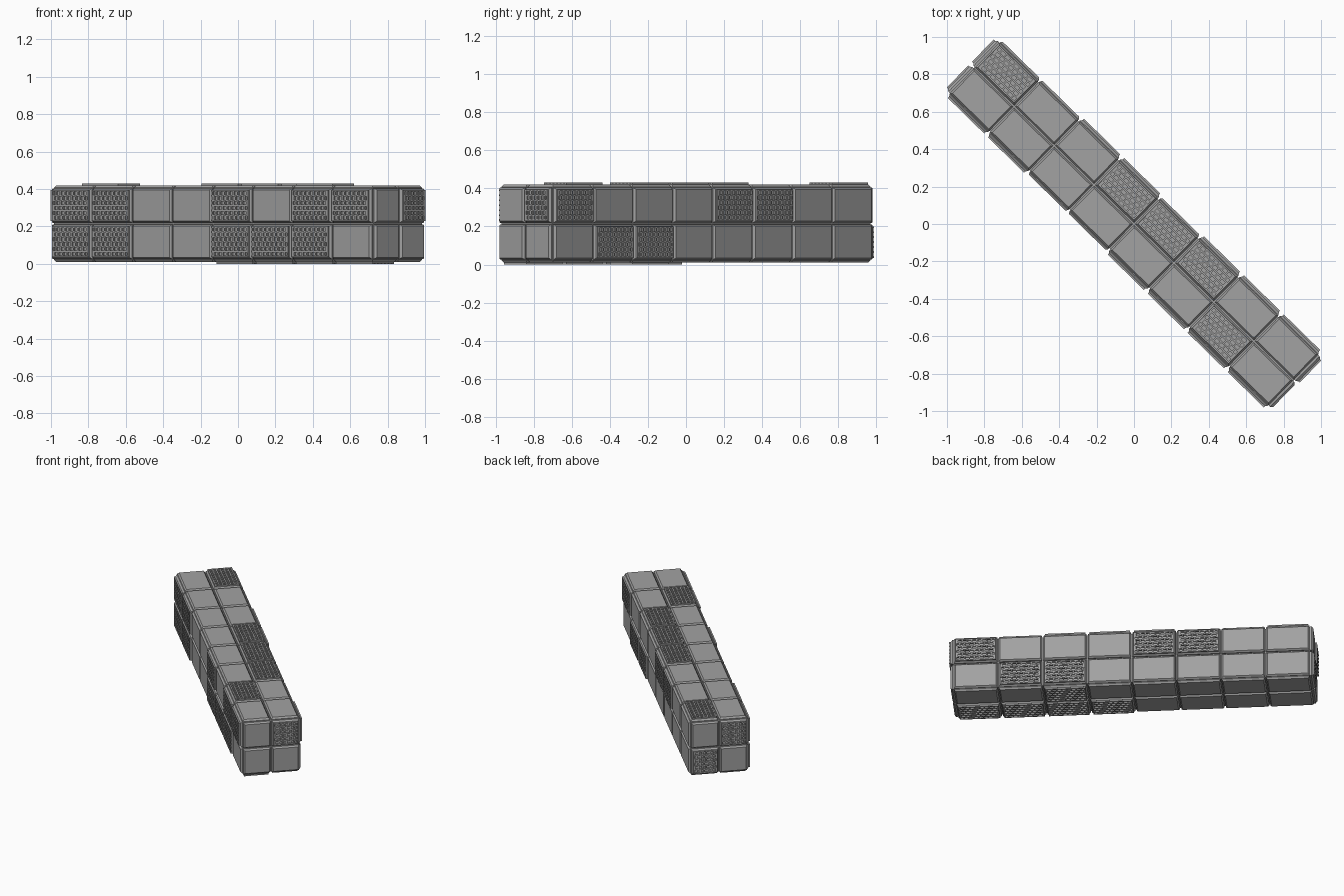
import bpy, bmesh, math
from mathutils import Vector, Matrix

if "Cube" in bpy.data.objects:
    bpy.data.objects.remove(bpy.data.objects["Cube"])

PITCH, CELL = 0.299, 0.1935          # panel spacing along the bar and across it
HL, HW, ZC = 1.196, 0.185, 0.215     # core half length, half width, centre height
PLATE_H, GRATE_H = 0.02, 0.01

grey = bpy.data.materials.new("panel grey")
grey.diffuse_color = (0.36, 0.36, 0.36, 1)
grey.use_nodes = True
grey.node_tree.nodes["Principled BSDF"].inputs["Base Color"].default_value = grey.diffuse_color

# whole bar lies diagonally: local x = long axis, y = width, z = up
PLACE = Matrix.Translation((0, 0, ZC)) @ Matrix.Rotation(math.radians(-44.4), 4, 'Z')


def finish(name, bm):
    bmesh.ops.recalc_face_normals(bm, faces=bm.faces)
    me = bpy.data.meshes.new(name)
    bm.to_mesh(me)
    bm.free()
    me.materials.append(grey)
    ob = bpy.data.objects.new(name, me)
    ob.matrix_world = PLACE
    bpy.context.collection.objects.link(ob)


def slab(bm, fr, ca, cb, sa, sb, d0, d1, inset=0.0):
    """Box or frustum on a side: centre (ca, cb), size (sa, sb), depth d0 to d1."""
    a, b, n = fr
    rings = []
    for d, i in ((d0, 0), (d1, inset)):
        rings.append([bm.verts.new(a * (ca + x * (sa / 2 - i)) + b * (cb + y * (sb / 2 - i)) + n * d)
                      for x, y in ((-1, -1), (1, -1), (1, 1), (-1, 1))])
    lo, hi = rings
    bm.faces.new(lo[::-1])
    bm.faces.new(hi)
    for k in range(4):
        j = (k + 1) % 4
        bm.faces.new((lo[k], lo[j], hi[j], hi[k]))


def grate(bm, fr, ca, cb, sa, sb, d):
    """Raised mesh panel: lengthwise rails with staggered cross pieces."""
    rows, bar = 6, 0.009
    cols = 8 if sa > 0.2 else 6
    top = d + GRATE_H
    step = (sb - bar) / rows
    for r in range(rows + 1):
        slab(bm, fr, ca, cb - sb / 2 + bar / 2 + r * step, sa, bar, d - 0.002, top)
    for s in (-1, 1):
        slab(bm, fr, ca + s * (sa - bar) / 2, cb, bar, sb, d - 0.002, top - 0.0005)
    pitch = (sa - bar) / cols
    for r in range(rows):
        y = cb - sb / 2 + bar / 2 + (r + 0.5) * step
        for c in range(cols):
            x = ca - sa / 2 + bar / 2 + (c + 0.25 + 0.5 * (r % 2)) * pitch
            slab(bm, fr, x, y, bar, step - bar * 0.9, d - 0.002, top - 0.001)


X, Y, Z = Vector((1, 0, 0)), Vector((0, 1, 0)), Vector((0, 0, 1))
# name, (a axis, b axis, normal), core depth, long side?, grated cells (a index, b index)
SIDES = [
    ("top", (X, Y, Z), HW, True, {(0, 1), (3, 1), (4, 1), (5, 1), (6, 0)}),
    ("bottom", (X, Y, -Z), HW, True, {(5, 1), (4, 0), (5, 0), (6, 0), (7, 0)}),
    ("front_side", (X, Z, -Y), HW, True,
     {(0, 1), (1, 1), (4, 1), (6, 1), (7, 1), (0, 0), (1, 0), (4, 0), (5, 0), (6, 0)}),
    ("back_side", (X, Z, Y), HW, True, {(7, 1), (3, 1), (2, 1), (6, 0), (5, 0)}),
    ("right_end", (Y, Z, X), HL, False, {(1, 1)}),
    ("left_end", (Y, Z, -X), HL, False, {(0, 1), (1, 0)}),
]

# inner core
bm = bmesh.new()
slab(bm, (X, Y, Z), 0, 0, 2 * HL, 2 * HW, -HW, HW)
finish("core", bm)

# panels and grates on all six sides
for name, fr, depth, is_long, grated in SIDES:
    plates, grates = bmesh.new(), bmesh.new()
    na, pa = (8, PITCH) if is_long else (2, CELL)
    for i in range(na):
        for j in range(2):
            ca, cb = (i - (na - 1) / 2) * pa, (j - 0.5) * CELL
            slab(plates, fr, ca, cb, pa - 0.009, CELL - 0.009, depth - 0.002, depth + 0.008)
            slab(plates, fr, ca, cb, pa - 0.009, CELL - 0.009, depth + 0.008,
                 depth + PLATE_H, 0.009)
            if (i, j) in grated:
                grate(grates, fr, ca, cb, pa - 0.028, CELL - 0.028, depth + PLATE_H)
    finish(name + "_panels", plates)
    finish(name + "_grates", grates)
